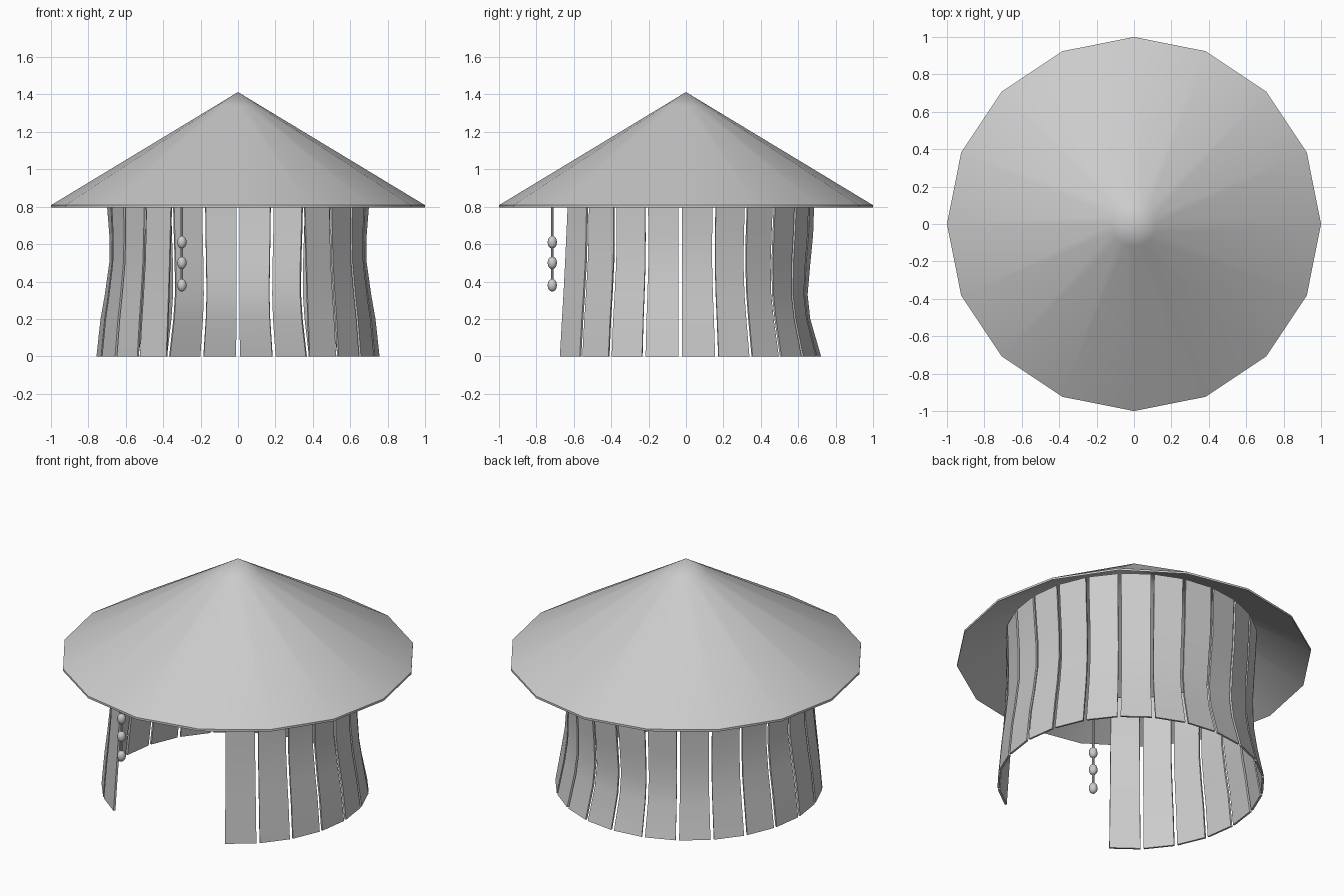
import bpy, bmesh, math
from mathutils import Vector

cube = bpy.data.objects.get("Cube")
if cube:
    bpy.data.objects.remove(cube)

mat = bpy.data.materials.new("plain_grey")
mat.use_nodes = True
GREY = (0.6, 0.6, 0.6, 1)
mat.diffuse_color = GREY
mat.node_tree.nodes["Principled BSDF"].inputs["Base Color"].default_value = GREY


def finish(bm, name, angle):
    """Turn a bmesh into a shaded, coloured object."""
    bmesh.ops.recalc_face_normals(bm, faces=bm.faces)
    mesh = bpy.data.meshes.new(name)
    bm.to_mesh(mesh)
    bm.free()
    mesh.materials.append(mat)
    obj = bpy.data.objects.new(name, mesh)
    bpy.context.collection.objects.link(obj)
    bpy.ops.object.select_all(action="DESELECT")
    bpy.context.view_layer.objects.active = obj
    obj.select_set(True)
    bpy.ops.object.shade_smooth_by_angle(angle=math.radians(angle))
    return obj


def lathe(name, profile, sides, angle, origin=(0, 0)):
    """Spin a (radius, z) profile about a vertical axis; radius 0 makes a pole."""
    bm = bmesh.new()
    rings = []
    for r, z in profile:
        count = sides if r > 0 else 1
        rings.append([bm.verts.new((origin[0] + r * math.cos(math.tau * i / sides),
                                    origin[1] + r * math.sin(math.tau * i / sides), z))
                      for i in range(count)])
    for a, b in zip(rings, rings[1:]):
        for i in range(sides):
            j = (i + 1) % sides
            quad = [a[i % len(a)], a[j % len(a)], b[j % len(b)], b[i % len(b)]]
            bm.faces.new(list(dict.fromkeys(quad)))
    return finish(bm, name, angle)


# Conical roof: a thin sixteen-sided shell, open underneath
lathe("roof", [(0, 1.413), (0.12, 1.34), (1, 0.808), (1, 0.795), (0.12, 1.325), (0, 1.398)],
      16, 35)

# Wall slats: height rows, with radius profiles at the doorway, side and back
ROWS = [0, 0.2, 0.33, 0.5, 0.65, 0.8, 0.95]
DOOR = [0.75, 0.737, 0.728, 0.718, 0.71, 0.702, 0.70]
SIDE = [0.757, 0.735, 0.712, 0.688, 0.688, 0.70, 0.712]
BACK = [0.752, 0.694, 0.68, 0.695, 0.71, 0.715, 0.718]
CENTRE_Y, THICK, GAP = -0.03, 0.012, 0.75


def wall_radius(deg, row):
    if deg < 90:
        t, a, b = (deg - 30) / 60, DOOR, SIDE
    else:
        t, a, b = (deg - 90) / 90, SIDE, BACK
    return a[row] + (b[row] - a[row]) * t


def wall_point(deg, row, inset):
    r = wall_radius(deg, row) - inset
    a = math.radians(deg)
    return Vector((r * math.sin(a), CENTRE_Y - r * math.cos(a), ROWS[row]))


def slat(name, start, side):
    bm = bmesh.new()
    loops = []
    for row in range(len(ROWS)):
        lo, hi = start + GAP, start + 15 - GAP
        pts = [wall_point(lo, row, 0), wall_point(hi, row, 0),
               wall_point(hi, row, THICK), wall_point(lo, row, THICK)]
        loops.append([bm.verts.new((p.x * side, p.y, p.z)) for p in pts])
    for a, b in zip(loops, loops[1:]):
        for i in range(4):
            j = (i + 1) % 4
            bm.faces.new((a[i], a[j], b[j], b[i]))
    bm.faces.new(loops[0])
    bm.faces.new(loops[-1])
    finish(bm, name, 40)


for side, label in ((1, "left"), (-1, "right")):
    for n in range(10):
        slat(f"wall_slat_{label}_{n + 1}", 30 + 15 * n, side)

# Beaded cord hanging beside the doorway
CORD = (-0.30, -0.715)
lathe("cord", [(0, 0.36), (0.007, 0.36), (0.007, 0.94), (0, 0.94)], 8, 40, CORD)
for n, z in enumerate((0.61, 0.50, 0.38)):
    arc = [(0.025 * math.sin(math.pi * k / 8), z - 0.034 * math.cos(math.pi * k / 8))
           for k in range(1, 8)]
    lathe(f"bead_{n + 1}", [(0, z - 0.034)] + arc + [(0, z + 0.034)], 12, 60, CORD)
